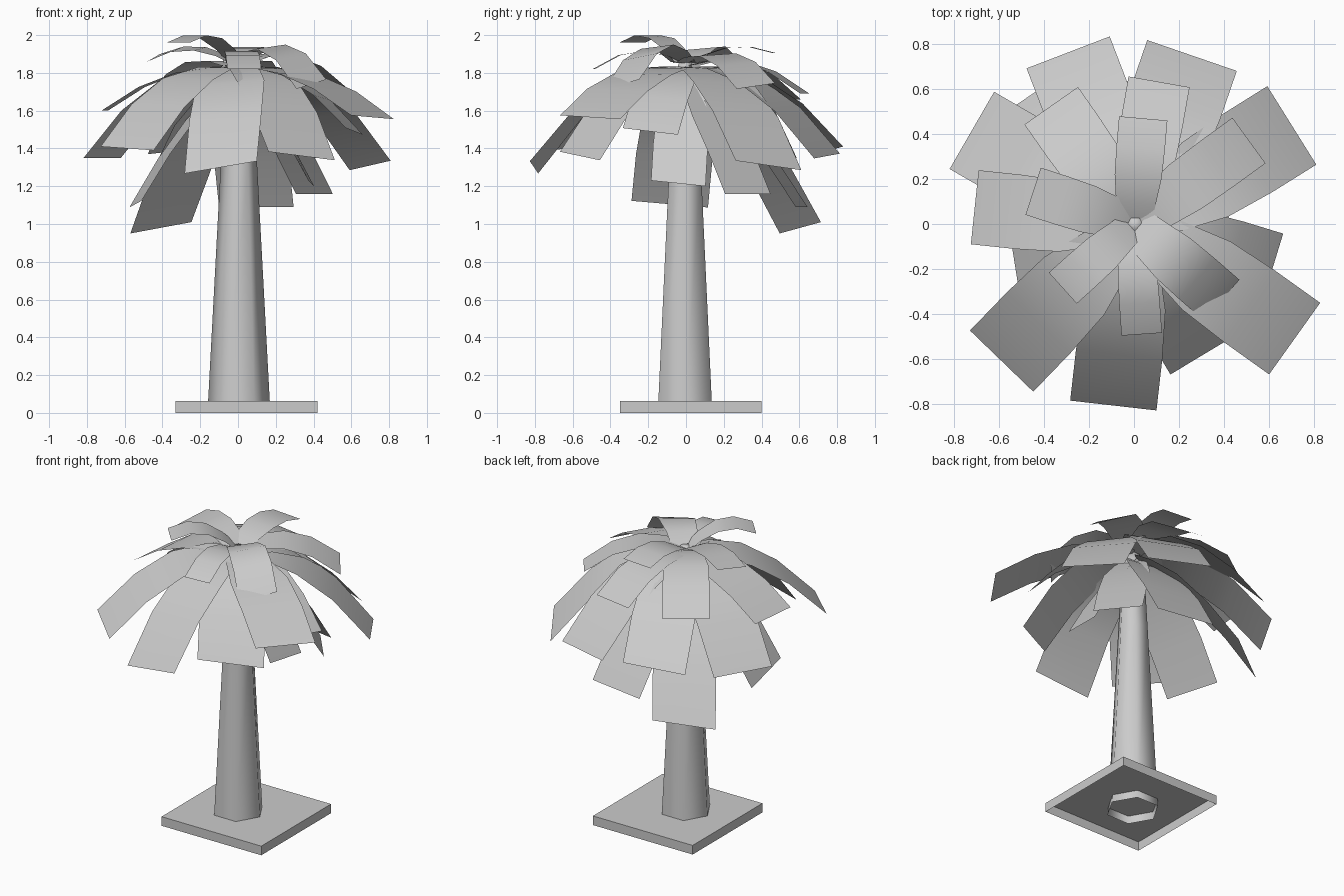
import bpy
import bmesh
from math import radians, cos, sin, pi
from mathutils import Vector

cube = bpy.data.objects.get("Cube")
if cube:
    bpy.data.objects.remove(cube, do_unlink=True)

GREY = (0.6, 0.6, 0.6, 1)
grey = bpy.data.materials.new("plain_grey")
grey.use_nodes = True
grey.diffuse_color = GREY
grey.node_tree.nodes["Principled BSDF"].inputs["Base Color"].default_value = GREY


def finish(bm, name, smooth=False):
    mesh = bpy.data.meshes.new(name)
    bm.to_mesh(mesh)
    bm.free()
    mesh.materials.append(grey)
    for face in mesh.polygons:
        face.use_smooth = smooth
    obj = bpy.data.objects.new(name, mesh)
    bpy.context.collection.objects.link(obj)


def bridge(bm, rows, closed=False):
    """Join neighbouring rows of vertices with quads."""
    for low, high in zip(rows, rows[1:]):
        count = len(low)
        for i in range(count if closed else count - 1):
            j = (i + 1) % count
            bm.faces.new((low[i], low[j], high[j], high[i]))


# Square base, open underneath
bm = bmesh.new()
bmesh.ops.create_cube(bm, size=1)
for v in bm.verts:
    v.co = (v.co.x * 0.75 + 0.045, v.co.y * 0.75 + 0.025, (v.co.z + 0.5) * 0.062)
bm.normal_update()
bmesh.ops.delete(bm, geom=[f for f in bm.faces if f.normal.z < -0.5], context="FACES")
finish(bm, "base")

# Tapered six-sided trunk, open at the foot
bm = bmesh.new()
rings = []
for z, radius in ((0.01, 0.166), (1.3, 0.097), (1.75, 0.073), (1.86, 0.035)):
    rings.append([bm.verts.new((radius * cos(k * pi / 3) + 0.005, radius * sin(k * pi / 3) - 0.005, z))
                  for k in range(6)])
bridge(bm, rings, closed=True)
bm.faces.new(rings[-1])
finish(bm, "trunk", smooth=True)


def leaf(name, crown, rise, root, azimuth, reach, tip, width, tilt=0):
    """A strip that leaves the crown, arches by `rise` and ends at height `tip`."""
    a = radians(azimuth)
    out = Vector((cos(a), sin(a), 0))
    side = Vector((-sin(a), cos(a), 0))
    bm = bmesh.new()
    rows = []
    for t in (0.04, 0.2, 0.45, 0.72, 1):
        z = crown + rise * t - (rise + crown - tip) * t * t
        middle = out * reach * t + Vector((0, 0, z))
        spread = root + (1 - root) * min(1, t / 0.5)
        edge = side * width * spread / 2 + Vector((0, 0, tilt * t / 2))
        rows.append([bm.verts.new(middle + edge * s) for s in (1, -1)])
    bridge(bm, rows)
    bm.normal_update()
    for f in bm.faces:
        if f.normal.z < 0:
            f.normal_flip()
    finish(bm, name, smooth=True)


# Leaf tiers: azimuth, reach, tip height, width, sideways tilt
crest_leaves = [(222, .425, 1.96, .185), (319, .515, 1.74, .24, .05)]
top_leaves = [
    (85, .47, 1.905, .215), (162, .47, 1.88, .22, -.04),
    (274, .49, 1.82, .18), (36, .63, 1.73, .25, .03),
]
upper_leaves = [(80, .64, 1.69, .275), (125, .64, 1.66, .29)]
spreading_leaves = [
    (174, .71, 1.6, .33), (324.5, .875, 1.565, .39, -.02), (343, .645, 1.49, .305, -.035),
]
wide_leaves = [
    (301, .655, 1.36, .41, -.045), (32, .825, 1.31, .41, -.05), (263.5, .81, 1.3, .385, .065),
    (226, .845, 1.4, .39, -.02), (150, .83, 1.35, .395), (111, .815, 1.39, .395, -.04),
    (71, .79, 1.36, .42, .025),
]
hanging_leaves = [
    (124, .73, .98, .39, -.06), (189, .55, 1.105, .41, .035), (354, .39, 1.215, .29, -.03),
    (39, .52, 1.16, .31), (81, .62, 1.09, .4),
]
tiers = (
    ("crest_leaf", 1.84, .48, .7, crest_leaves),
    ("top_leaf", 1.84, .32, .7, top_leaves),
    ("upper_leaf", 1.83, .25, .6, upper_leaves),
    ("spreading_leaf", 1.82, .1, .5, spreading_leaves),
    ("wide_leaf", 1.83, .1, .45, wide_leaves),
    ("hanging_leaf", 1.8, -.4, .45, hanging_leaves),
)
for name, crown, rise, root, leaves in tiers:
    for number, shape in enumerate(leaves, 1):
        leaf(f"{name}_{number}", crown, rise, root, *shape)
